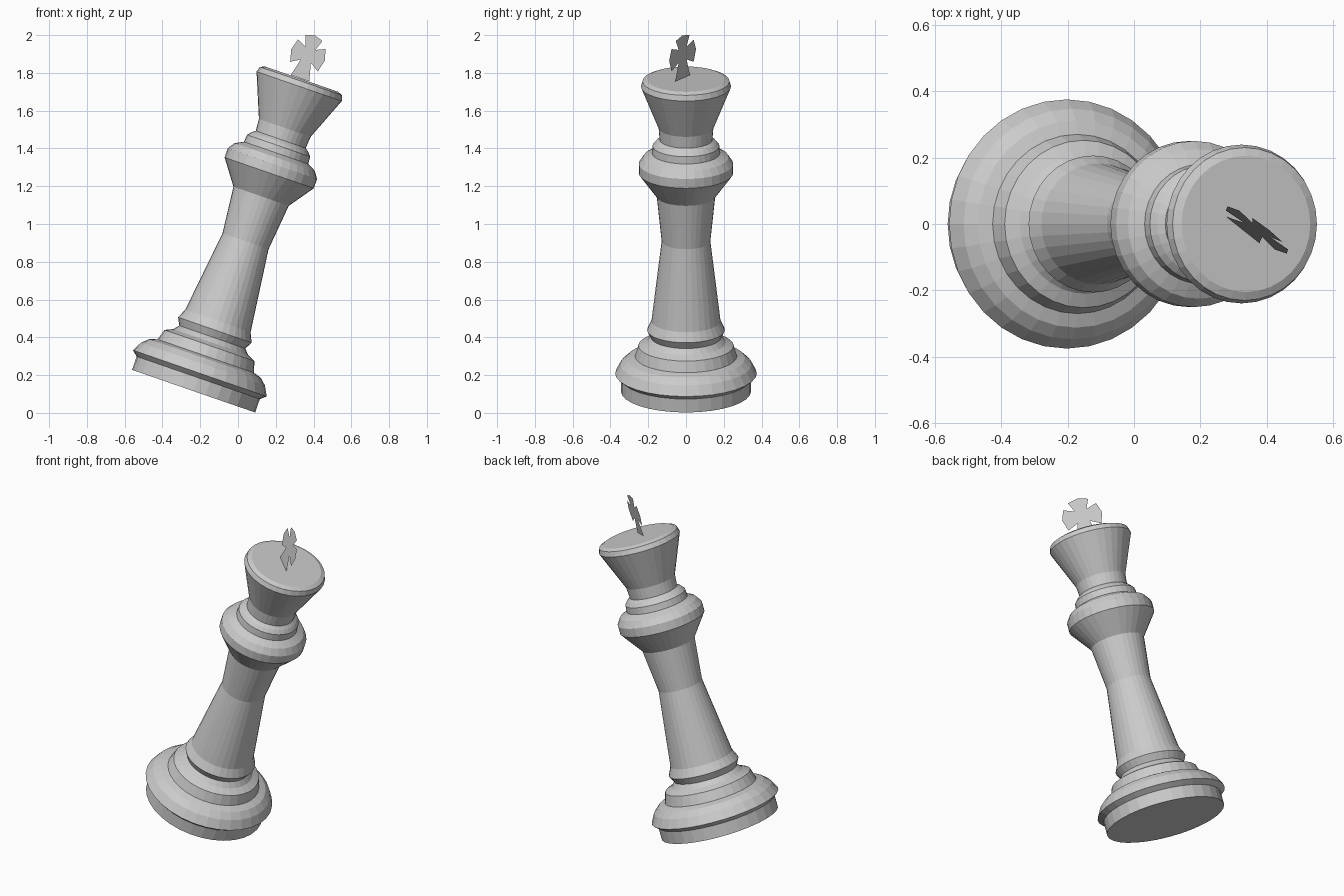
import bpy, bmesh
from math import sin, cos, pi, radians
from mathutils import Matrix

if "Cube" in bpy.data.objects:
    bpy.data.objects.remove(bpy.data.objects["Cube"])

SIDES = 32
# the whole piece leans to +x about its base centre
LEAN = Matrix.Translation((-0.235, 0, 0.115)) @ Matrix.Rotation(radians(19.1), 4, 'Y')


def add_object(name, bm):
    mesh = bpy.data.meshes.new(name)
    bm.to_mesh(mesh)
    bm.free()
    obj = bpy.data.objects.new(name, mesh)
    bpy.context.collection.objects.link(obj)
    obj.matrix_world = LEAN
    return obj


def lathe(name, profile):
    """Turned, capped solid from (radius, height) pairs."""
    bm = bmesh.new()
    rings = [[bm.verts.new((r * cos(2 * pi * i / SIDES), r * sin(2 * pi * i / SIDES), h))
              for i in range(SIDES)] for r, h in profile]
    for a, b in zip(rings, rings[1:]):
        for i in range(SIDES):
            j = (i + 1) % SIDES
            bm.faces.new((a[i], a[j], b[j], b[i]))
    bm.faces.new(rings[0][::-1])
    bm.faces.new(rings[-1])
    return add_object(name, bm)


# turned body: foot, stem, collar and flared head in one profile
lathe("turned_body", [
    (0.345, 0), (0.345, 0.075), (0.375, 0.10), (0.347, 0.152),
    (0.312, 0.184), (0.27, 0.197), (0.252, 0.256), (0.21, 0.275),
    (0.185, 0.303), (0.206, 0.343), (0.183, 0.394),
    (0.129, 0.84), (0.155, 1.092), (0.25, 1.223), (0.25, 1.275),
    (0.225, 1.312), (0.18, 1.335), (0.177, 1.375), (0.16, 1.395),
    (0.14, 1.41), (0.145, 1.475), (0.239, 1.708), (0.23, 1.737),
    (0.205, 1.748)])

# flat cross finial: gabled arms around a centre, foot resting on the head
outline = [(-0.065, -0.13), (0.065, -0.13), (0.035, -0.035),
           (0.097, -0.065), (0.118, 0), (0.097, 0.06), (0.035, 0.038),
           (0.06, 0.095), (0, 0.11), (-0.06, 0.095), (-0.035, 0.038),
           (-0.097, 0.06), (-0.118, 0), (-0.097, -0.065), (-0.035, -0.035)]
turn = radians(-37)
bm = bmesh.new()
bm.faces.new([bm.verts.new((-0.01 + u * cos(turn), -0.018 + u * sin(turn), 1.88 + t))
              for u, t in outline])
add_object("cross_finial", bm)
